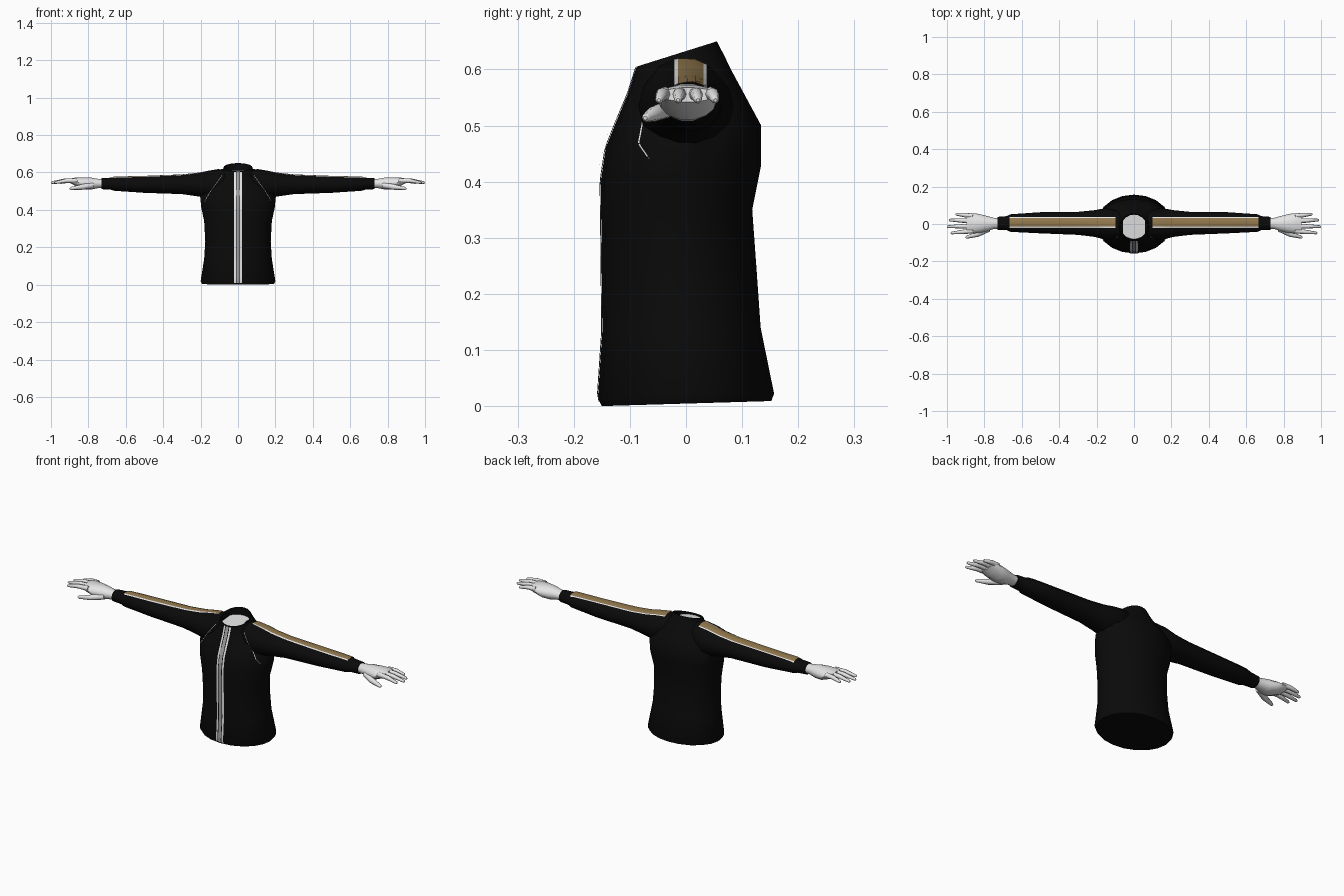
import bpy, bmesh, math
from mathutils import Vector
from mathutils.bvhtree import BVHTree

if "Cube" in bpy.data.objects:
    bpy.data.objects.remove(bpy.data.objects["Cube"])


def material(name, rgb):
    m = bpy.data.materials.new(name)
    m.diffuse_color = (*rgb, 1)
    m.use_nodes = True
    m.node_tree.nodes["Principled BSDF"].inputs["Base Color"].default_value = m.diffuse_color
    return m


BLACK = material("black cloth", (0.003, 0.003, 0.003))
PALE = material("pale grey", (0.78, 0.78, 0.78))
GREY = material("zip grey", (0.36, 0.36, 0.36))
GOLD = material("gold stripe", (0.29, 0.19, 0.075))


def make(name, verts, faces, mats, indices=None, angle=40, solid=True):
    me = bpy.data.meshes.new(name)
    me.from_pydata([tuple(v) for v in verts], [], faces)
    for m in mats:
        me.materials.append(m)
    if indices:
        for p, i in zip(me.polygons, indices):
            p.material_index = i
    if solid:
        bm = bmesh.new()
        bm.from_mesh(me)
        bmesh.ops.recalc_face_normals(bm, faces=bm.faces)
        bm.to_mesh(me)
        bm.free()
    ob = bpy.data.objects.new(name, me)
    bpy.context.collection.objects.link(ob)
    bpy.ops.object.select_all(action='DESELECT')
    ob.select_set(True)
    bpy.context.view_layer.objects.active = ob
    bpy.ops.object.shade_smooth_by_angle(angle=math.radians(angle))
    return ob


def loft(name, rings, mats, last_mat=0, angle=40):
    """Skin equal-sized rings, with a cap at both ends."""
    n = len(rings[0])
    verts = [v for r in rings for v in r]
    faces = [(a * n + i, a * n + (i + 1) % n, (a + 1) * n + (i + 1) % n, (a + 1) * n + i)
             for a in range(len(rings) - 1) for i in range(n)]
    faces += [tuple(range(n))[::-1], tuple(range(len(verts) - n, len(verts)))]
    return make(name, verts, faces, mats, [0] * (len(faces) - 1) + [last_mat], angle)


def flat_ring(z_front, z_back, half_w, y_front, y_back, n=20):
    """Horizontal oval that may tilt from front to back."""
    ring = []
    for i in range(n):
        a = 2 * math.pi * i / n
        t = (1 + math.sin(a)) / 2
        ring.append((half_w * math.cos(a), y_front + (y_back - y_front) * t,
                     z_front + (z_back - z_front) * t))
    return ring


def side_ring(side, x, y0, y1, z0, z1, n=14):
    """Upright oval across an arm."""
    return [(side * x, (y0 + y1) / 2 + (y1 - y0) / 2 * math.cos(2 * math.pi * i / n),
             (z0 + z1) / 2 + (z1 - z0) / 2 * math.sin(2 * math.pi * i / n)) for i in range(n)]


def finger(name, side, points, radii, n=8):
    """Tapered tube through points, with a rounded tip."""
    pts = [Vector(p) for p in points]
    d = (pts[-1] - pts[-2]).normalized()
    pts.append(pts[-1] + d * radii[-1] * 0.7)
    radii = radii + [radii[-1] * 0.45]
    across = Vector((0, 0, 1)).cross(d).normalized()
    up = d.cross(across)
    rings = []
    for p, r in zip(pts, radii):
        ring = []
        for i in range(n):
            a = 2 * math.pi * i / n
            v = p + across * r * math.cos(a) + up * r * math.sin(a)
            ring.append((side * v.x, v.y, v.z))
        rings.append(ring)
    loft(name, rings, [PALE], angle=50)


# Torso with hem, collar, inner collar wall and pale neck plug
torso = loft("torso", [flat_ring(*r) for r in (
    (0.0, 0.009, 0.192, -0.150, 0.152),
    (0.014, 0.022, 0.2, -0.157, 0.157),
    (0.135, 0.14, 0.181, -0.149, 0.133),
    (0.22, 0.24, 0.175, -0.150, 0.126),
    (0.33, 0.35, 0.181, -0.151, 0.118),
    (0.40, 0.43, 0.197, -0.152, 0.134),
    (0.46, 0.50, 0.203, -0.143, 0.134),
    (0.51, 0.55, 0.165, -0.123, 0.107),
    (0.555, 0.60, 0.105, -0.104, 0.080),
    (0.58, 0.625, 0.086, -0.096, 0.068),
    (0.605, 0.65, 0.077, -0.088, 0.055),
    (0.606, 0.648, 0.072, -0.083, 0.050),
    (0.598, 0.610, 0.070, -0.081, 0.050))], [BLACK, PALE], last_mat=1)

bodies = [torso]
for side, word in ((1, "left"), (-1, "right")):
    # Sleeve from shoulder to narrow cuff
    bodies.append(loft(word + "_sleeve", [side_ring(side, *r) for r in (
        (0.06, -0.07, 0.06, 0.49, 0.622),
        (0.10, -0.08, 0.075, 0.47, 0.618),
        (0.15, -0.085, 0.085, 0.458, 0.610),
        (0.21, -0.069, 0.074, 0.47, 0.598),
        (0.30, -0.058, 0.065, 0.483, 0.588),
        (0.50, -0.05, 0.063, 0.49, 0.580),
        (0.66, -0.042, 0.052, 0.501, 0.576),
        (0.68, -0.033, 0.042, 0.507, 0.573),
        (0.73, -0.031, 0.038, 0.510, 0.570))], [BLACK]))
    # Palm
    loft(word + "_palm", [side_ring(side, *r) for r in (
        (0.71, -0.024, 0.030, 0.518, 0.564),
        (0.75, -0.027, 0.033, 0.515, 0.567),
        (0.79, -0.040, 0.044, 0.507, 0.574),
        (0.83, -0.049, 0.054, 0.510, 0.575),
        (0.87, -0.050, 0.058, 0.528, 0.573),
        (0.895, -0.045, 0.053, 0.542, 0.568))], [PALE])
    # Four fingers and a thumb
    for label, y0, y1, tip in (("index", -0.037, -0.048, 0.975), ("middle", -0.011, -0.014, 0.995),
                               ("ring", 0.016, 0.021, 0.985), ("little", 0.043, 0.052, 0.950)):
        finger(f"{word}_{label}_finger", side,
               [(0.86, y0, 0.556), ((0.86 + tip) / 2, (y0 + y1) / 2, 0.556), (tip, y1, 0.546)],
               [0.0135, 0.0115, 0.007])
    finger(word + "_thumb", side, [(0.775, -0.025, 0.532), (0.835, -0.054, 0.522), (0.895, -0.071, 0.514)],
           [0.016, 0.0145, 0.008])

# Trim is draped on the cloth by casting rays at it
trees = []
for ob in bodies:
    trees.append(BVHTree.FromPolygons([v.co for v in ob.data.vertices],
                                      [tuple(p.vertices) for p in ob.data.polygons]))


def drape(start, direction, lift):
    start, direction = Vector(start), Vector(direction)
    hits = [h for h in (t.ray_cast(start, direction) for t in trees) if h[0]]
    best = min(hits, key=lambda h: h[3])
    return best[0] - direction * lift


def trim(name, rows, mats, col_mats):
    """Grid strip; each column of faces takes one material."""
    n = len(rows[0])
    faces, idx = [], []
    for a in range(len(rows) - 1):
        for i in range(n - 1):
            faces.append((a * n + i, a * n + i + 1, (a + 1) * n + i + 1, (a + 1) * n + i))
            idx.append(col_mats[i])
    return make(name, [v for r in rows for v in r], faces, mats, idx, solid=False)


# Front zip: pale tapes, dark gaps and grey teeth
zip_x = (-0.021, -0.012, -0.008, 0.008, 0.012, 0.021)
zip_rows = [[drape((x, -1, 0.008 + 0.595 * k / 40), (0, 1, 0), 0.003) for x in zip_x] for k in range(41)]
trim("front_zip", zip_rows, [PALE, BLACK, GREY], (0, 1, 2, 1, 0))

# Zip pull
pull = [[drape((x * w, -1, z), (0, 1, 0), 0.007) for x in (-1, 1)]
        for z, w in ((0.43, 0.007), (0.47, 0.006), (0.48, 0.011), (0.505, 0.011))]
trim("zip_pull", pull, [GREY], (0,))

for side, word in ((1, "left"), (-1, "right")):
    # Gold sleeve stripe edged with pale piping
    ys = (-0.021, -0.014, 0.002, 0.017, 0.031, 0.037)
    rows = [[drape((side * (0.1 + 0.565 * k / 30), y, 1), (0, 0, -1), 0.003)
             for y in (ys if side > 0 else ys[::-1])] for k in range(31)]
    cols = (0, 1, 1, 1, 0)
    trim(word + "_sleeve_stripe", rows, [PALE, GOLD], cols)
    # Hairline chest seam from collar to armpit
    seam = ((0.085, 0.585), (0.11, 0.55), (0.14, 0.51), (0.165, 0.47), (0.182, 0.435))
    path = []
    for (xa, za), (xb, zb) in zip(seam, seam[1:]):
        path += [(xa + (xb - xa) * t / 6, za + (zb - za) * t / 6) for t in range(6)]
    rows = [[drape((side * x + dx, -1, z), (0, 1, 0), 0.001) for dx in (-0.001, 0.001)] for x, z in path]
    trim(word + "_chest_seam", rows, [PALE], (0,))
